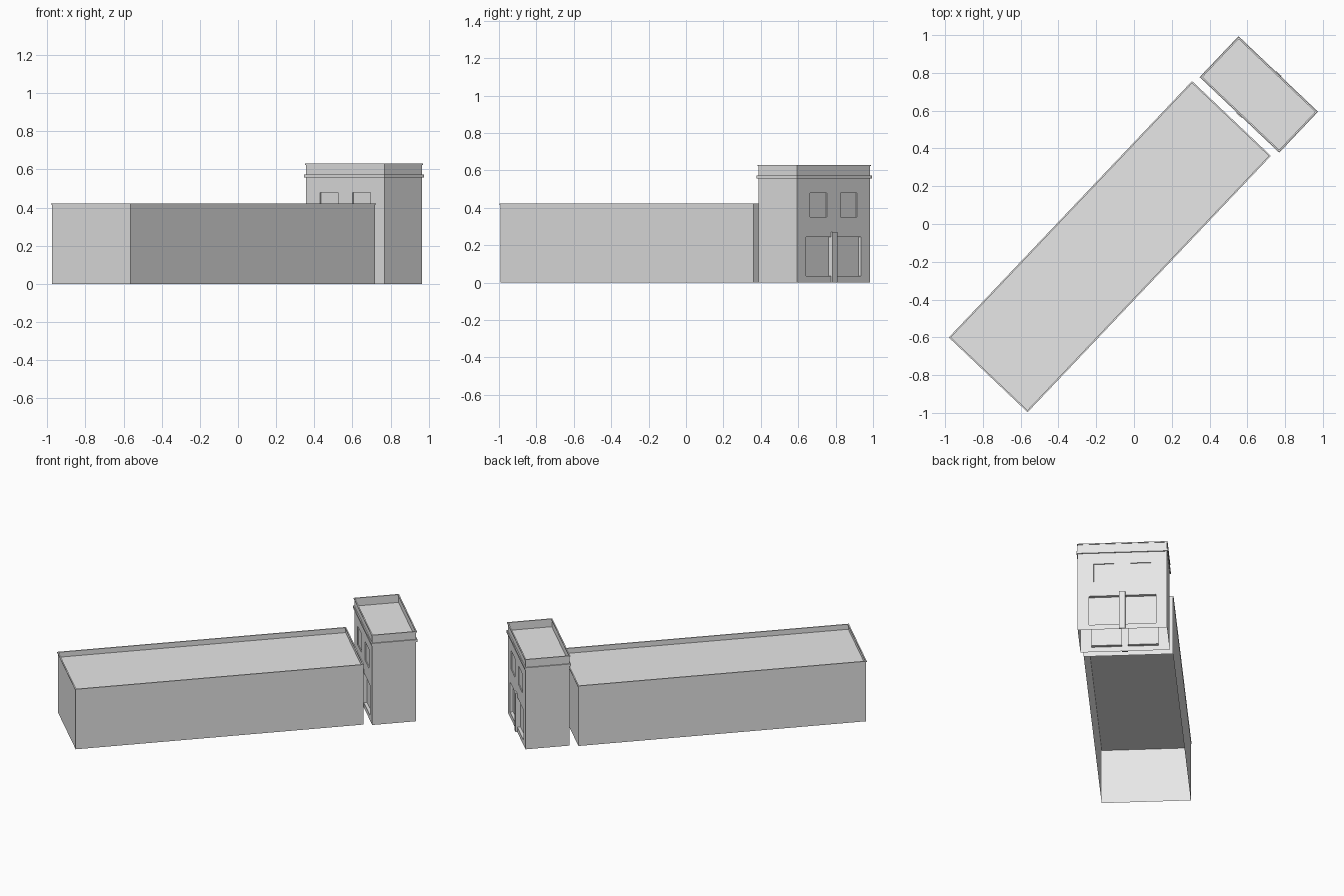
import bpy
import bmesh
import math
from mathutils import Matrix, Vector

if "Cube" in bpy.data.objects:
    bpy.data.objects.remove(bpy.data.objects["Cube"], do_unlink=True)

COLOUR = (0.8, 0.8, 0.8, 1)
plaster = bpy.data.materials.new("pale_plaster")
plaster.use_nodes = True
plaster.diffuse_color = COLOUR
shader = next(n for n in plaster.node_tree.nodes if n.type == "BSDF_PRINCIPLED")
shader.inputs["Base Color"].default_value = COLOUR

ANGLE = math.radians(46.5)
WIDTH = 0.567


def finish(name, bm, centre):
    """Turn a locally built mesh into a placed object."""
    bm.transform(Matrix.Translation((*centre, 0)) @ Matrix.Rotation(ANGLE, 4, "Z"))
    mesh = bpy.data.meshes.new(name)
    bm.to_mesh(mesh)
    bm.free()
    mesh.materials.append(plaster)
    obj = bpy.data.objects.new(name, mesh)
    bpy.context.collection.objects.link(obj)
    return obj


def add_box(bm, size, location):
    matrix = Matrix.Translation(location) @ Matrix.Diagonal((*size, 1))
    return bmesh.ops.create_cube(bm, size=1, matrix=matrix)["verts"]


def wall_shell(length, height):
    """Four thin walls, open at the top and the bottom."""
    bm = bmesh.new()
    add_box(bm, (length, WIDTH, height), (0, 0, height / 2))
    bm.normal_update()
    ends = [f for f in bm.faces if abs(f.normal.z) > 0.5]
    bmesh.ops.delete(bm, geom=ends, context="FACES_ONLY")
    return bm


def roof(name, length, z, centre):
    bm = bmesh.new()
    matrix = Matrix.Translation((0, 0, z)) @ Matrix.Diagonal((length, WIDTH, 1, 1))
    bmesh.ops.create_grid(bm, x_segments=1, y_segments=1, size=0.5, matrix=matrix)
    finish(name, bm, centre)


def rim(name, length, low, high, outset, inset, centre):
    """Rectangular moulding running round the walls."""
    bm = bmesh.new()
    loops = []
    for grow, z in ((outset, low), (outset, high), (-inset, high), (-inset, low)):
        x, y = length / 2 + grow, WIDTH / 2 + grow
        loops.append([bm.verts.new((sx * x, sy * y, z))
                      for sx, sy in ((-1, -1), (1, -1), (1, 1), (-1, 1))])
    for i in range(4):
        a, b = loops[i], loops[(i + 1) % 4]
        for j in range(4):
            k = (j + 1) % 4
            bm.faces.new((a[j], a[k], b[k], b[j]))
    bmesh.ops.recalc_face_normals(bm, faces=bm.faces)
    finish(name, bm, centre)


# Long hall with a low parapet
HALL, HALL_AT = 1.863, (-0.128, -0.12)
finish("hall_walls", wall_shell(HALL, 0.42), HALL_AT)
roof("hall_roof", HALL, 0.385, HALL_AT)
rim("hall_parapet_cap", HALL, 0.416, 0.422, 0.004, 0.004, HALL_AT)

# Tower walls with sunken panels on both broad faces
TOWER, TOWER_AT = 0.285, (0.661, 0.686)
UPPER = (0.052, 0.182, 0.35, 0.48, 0.006)
LOWER = (0.018, 0.213, 0.035, 0.245, 0.02)
walls = wall_shell(TOWER, 0.628)
cuts = []
for near, far, low, high, _ in (UPPER, LOWER):
    cuts += [(Vector((0, s * y, 0)), Vector((0, 1, 0))) for s in (-1, 1) for y in (near, far)]
    cuts += [(Vector((0, 0, z)), Vector((0, 0, 1))) for z in (low, high)]
for point, normal in cuts:
    geom = walls.verts[:] + walls.edges[:] + walls.faces[:]
    bmesh.ops.bisect_plane(walls, geom=geom, plane_co=point, plane_no=normal)
walls.normal_update()
for near, far, low, high, depth in (UPPER, LOWER):
    for side in (-1, 1):
        for end in (-1, 1):
            panel = []
            for f in walls.faces:
                c = f.calc_center_median()
                if (f.normal.x * end > 0.9 and abs(c.x) > TOWER / 2 - 0.001
                        and near < c.y * side < far and low < c.z < high):
                    panel.append(f)
            bmesh.ops.inset_region(walls, faces=panel, thickness=0.0005, depth=-depth)
            walls.normal_update()
finish("tower_walls", walls, TOWER_AT)

# Tower roof, cornice and parapet cap
roof("tower_roof", TOWER, 0.573, TOWER_AT)
rim("tower_cornice", TOWER, 0.558, 0.574, 0.007, 0, TOWER_AT)
rim("tower_parapet_cap", TOWER, 0.624, 0.63, 0.004, 0.004, TOWER_AT)

# Central pilasters between the lower panels
for end, label in ((-1, "inner"), (1, "outer")):
    bm = bmesh.new()
    add_box(bm, (0.011, 0.038, 0.27), (end * (TOWER / 2 + 0.0055), 0, 0.135))
    finish(label + "_pilaster", bm, TOWER_AT)
